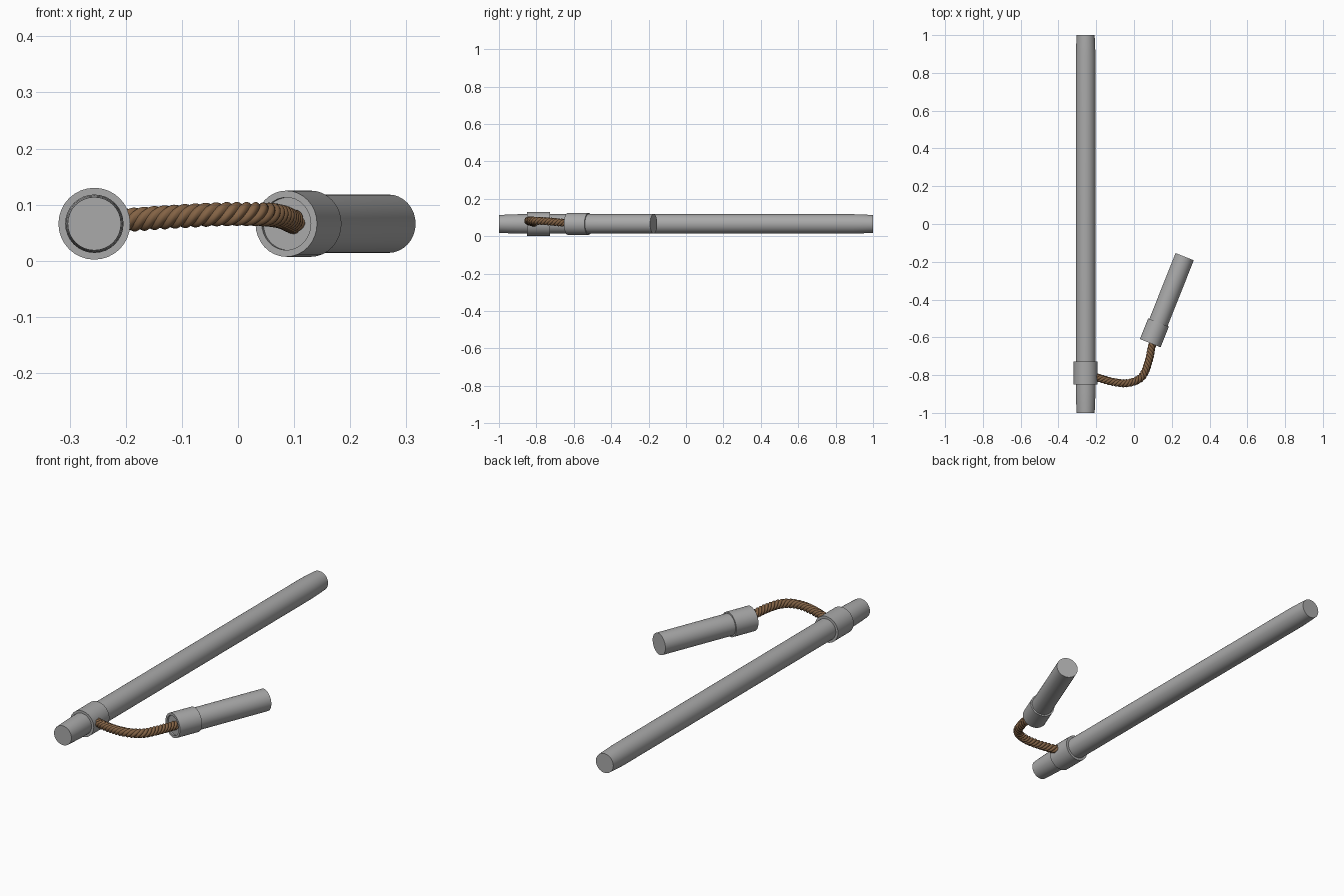
import bpy, bmesh, math
from mathutils import Vector

if "Cube" in bpy.data.objects:
    bpy.data.objects.remove(bpy.data.objects["Cube"])


def make_material(name, color):
    m = bpy.data.materials.new(name)
    m.diffuse_color = (*color, 1)
    m.use_nodes = True
    m.node_tree.nodes["Principled BSDF"].inputs["Base Color"].default_value = m.diffuse_color
    return m


GREY = make_material("plain grey", (0.40, 0.40, 0.40))
BROWN = make_material("rope brown", (0.23, 0.125, 0.06))


def finish(name, rings, mat, closed, angle):
    """Skin rings of points; closed joins last ring to first, otherwise cap the ends."""
    bm = bmesh.new()
    vs = [[bm.verts.new(p) for p in r] for r in rings]
    n = len(vs[0])
    pairs = list(zip(vs, vs[1:])) + ([(vs[-1], vs[0])] if closed else [])
    for a, b in pairs:
        for i in range(n):
            j = (i + 1) % n
            bm.faces.new((a[i], a[j], b[j], b[i]))
    if not closed:
        bm.faces.new(vs[0])
        bm.faces.new(vs[-1])
    bmesh.ops.recalc_face_normals(bm, faces=bm.faces)
    me = bpy.data.meshes.new(name)
    bm.to_mesh(me)
    bm.free()
    me.materials.append(mat)
    ob = bpy.data.objects.new(name, me)
    bpy.context.collection.objects.link(ob)
    bpy.ops.object.select_all(action='DESELECT')
    ob.select_set(True)
    bpy.context.view_layer.objects.active = ob
    bpy.ops.object.shade_smooth_by_angle(angle=math.radians(angle))
    return ob


def lathe(name, start, direction, profile, closed=False, n=32):
    """Turn (distance, radius) pairs around a horizontal axis."""
    d = Vector(direction).normalized()
    up = Vector((0, 0, 1))
    side = d.cross(up)
    rings = []
    for t, r in profile:
        c = Vector(start) + d * t
        rings.append([c + r * (math.cos(2 * math.pi * i / n) * side
                               + math.sin(2 * math.pi * i / n) * up) for i in range(n)])
    return finish(name, rings, GREY, closed, 30)


def collar(name, start, direction, length, outer, inner):
    lathe(name, start, direction,
          [(0, inner), (0, outer), (length, outer), (length, inner)], closed=True)


# Long staff with tapered ends, and its collar
Z = 0.066
lathe("long_staff", (-0.256, -1, Z), (0, 1, 0),
      [(0, 0.0475), (0.05, 0.05), (0.11, 0.052), (1.89, 0.052), (1.95, 0.05), (2, 0.0475)])
collar("staff_collar", (-0.256, -0.85, Z), (0, 1, 0), 0.122, 0.064, 0.050)

# Short swinging head, and its collar
aim = Vector((0.37, 0.93, 0)).normalized()
base = Vector((0.086, -0.631, Z))
lathe("short_head", base + aim * 0.008, aim, [(0, 0.047), (0.08, 0.052), (0.485, 0.052)])
collar("head_collar", base, aim, 0.118, 0.059, 0.047)

# Rope path: smooth curve through a few points
pts = [Vector(p) for p in ((-0.28, -0.78, 0.070), (-0.22, -0.803, 0.071), (-0.12, -0.834, 0.078),
                           (-0.03, -0.842, 0.083), (0.04, -0.810, 0.083), (0.075, -0.735, 0.079),
                           (0.095, -0.645, 0.071), (0.105, -0.610, 0.068), (0.12, -0.57, 0.066))]
STEPS = 40
path = []
for p0, p1, p2, p3 in zip(pts, pts[1:], pts[2:], pts[3:]):
    for k in range(STEPS):
        t = k / STEPS
        path.append(0.5 * (2 * p1 + (p2 - p0) * t + (2 * p0 - 5 * p1 + 4 * p2 - p3) * t * t
                           + (3 * p1 - p0 - 3 * p2 + p3) * t ** 3))

# Twisted rope: lobed section that turns along the path
LOBES, SEG, PITCH, R = 4, 32, 0.075, 0.0215
rings, travelled = [], 0
for i, p in enumerate(path):
    a, b = path[max(i - 1, 0)], path[min(i + 1, len(path) - 1)]
    tan = (b - a).normalized()
    side = tan.cross(Vector((0, 0, 1))).normalized()
    up = side.cross(tan)
    if i:
        travelled += (p - path[i - 1]).length
    turn = 2 * math.pi * travelled / PITCH
    ring = []
    for s in range(SEG):
        ang = 2 * math.pi * s / SEG
        r = R * (0.80 + 0.20 * abs(math.cos(ang * LOBES / 2)))
        ring.append(p + r * (math.cos(ang + turn) * side + math.sin(ang + turn) * up))
    rings.append(ring)
finish("twisted_rope", rings, BROWN, False, 35)
